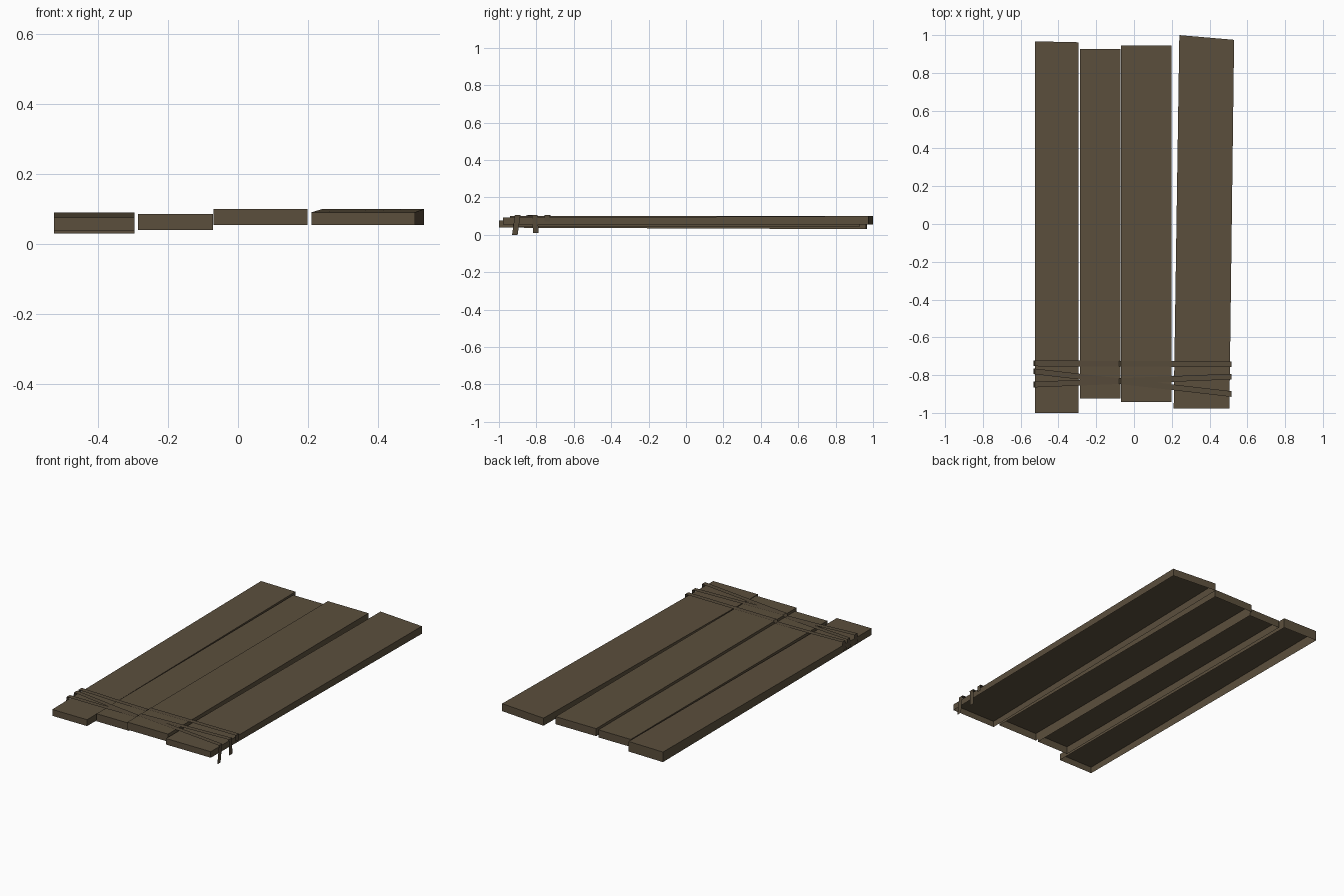
import bpy, bmesh

if "Cube" in bpy.data.objects:
    bpy.data.objects.remove(bpy.data.objects["Cube"])


def material(name, color):
    m = bpy.data.materials.new(name)
    m.diffuse_color = (*color, 1)
    m.use_nodes = True
    m.node_tree.nodes["Principled BSDF"].inputs["Base Color"].default_value = m.diffuse_color
    return m


wood = material("weathered wood", (0.105, 0.078, 0.046))
cord = material("dark cord", (0.092, 0.069, 0.042))


def make_object(name, bm, mat):
    me = bpy.data.meshes.new(name)
    bm.to_mesh(me)
    bm.free()
    me.materials.append(mat)
    bpy.context.collection.objects.link(bpy.data.objects.new(name, me))


def plank(name, corners, front_z, back_z):
    """Hollow board, open underneath; corners: front L, front R, back R, back L."""
    bm = bmesh.new()
    spans = (front_z, front_z, back_z, back_z)
    low = [bm.verts.new((x, y, s[0])) for (x, y), s in zip(corners, spans)]
    top = [bm.verts.new((x, y, s[1])) for (x, y), s in zip(corners, spans)]
    bm.faces.new(top)
    for i in range(4):
        j = (i + 1) % 4
        bm.faces.new((low[i], low[j], top[j], top[i]))
    make_object(name, bm, wood)


def strap(name, path, width=0.03):
    """Flat ribbon following path, width measured along y."""
    bm = bmesh.new()
    rows = [(bm.verts.new((x, y - width / 2, z)), bm.verts.new((x, y + width / 2, z)))
            for x, y, z in path]
    for a, b in zip(rows, rows[1:]):
        bm.faces.new((a[0], b[0], b[1], a[1]))
    make_object(name, bm, cord)


# Four uneven boards
plank("plank_1", [(-0.525, -1.0), (-0.295, -1.0), (-0.295, 0.962), (-0.525, 0.967)],
      (0.038, 0.076), (0.03, 0.09))
plank("plank_2", [(-0.285, -0.925), (-0.072, -0.925), (-0.072, 0.927), (-0.285, 0.927)],
      (0.041, 0.086), (0.041, 0.086))
plank("plank_3", [(-0.07, -0.942), (0.198, -0.942), (0.198, 0.946), (-0.07, 0.946)],
      (0.055, 0.1), (0.055, 0.1))
plank("plank_4", [(0.21, -0.978), (0.505, -0.978), (0.53, 0.975), (0.24, 1.0)],
      (0.055, 0.091), (0.055, 0.1))


def lashing(name, y_left, y_right, left_low, right_low, right_shift):
    """Strap laid across the boards with both ends folded down."""
    def y_at(x):
        return y_left + (y_right - y_left) * (x + 0.53) / 1.045
    heights = [(-0.525, 0.099), (-0.29, 0.093), (-0.08, 0.091),
               (-0.068, 0.104), (0.2, 0.105), (0.515, 0.106)]
    path = [(-0.531, y_left, left_low)]
    path += [(x, y_at(x), z) for x, z in heights]
    path.append((0.515, y_right + right_shift, right_low))
    strap(name, path)


# Rope lashings near the front end
lashing("straight_lashing", -0.738, -0.742, 0.05, 0.07, 0)
lashing("crossing_lashing_a", -0.78, -0.9, 0.045, 0.0, -0.015)
lashing("crossing_lashing_b", -0.85, -0.808, 0.045, 0.01, 0.005)
